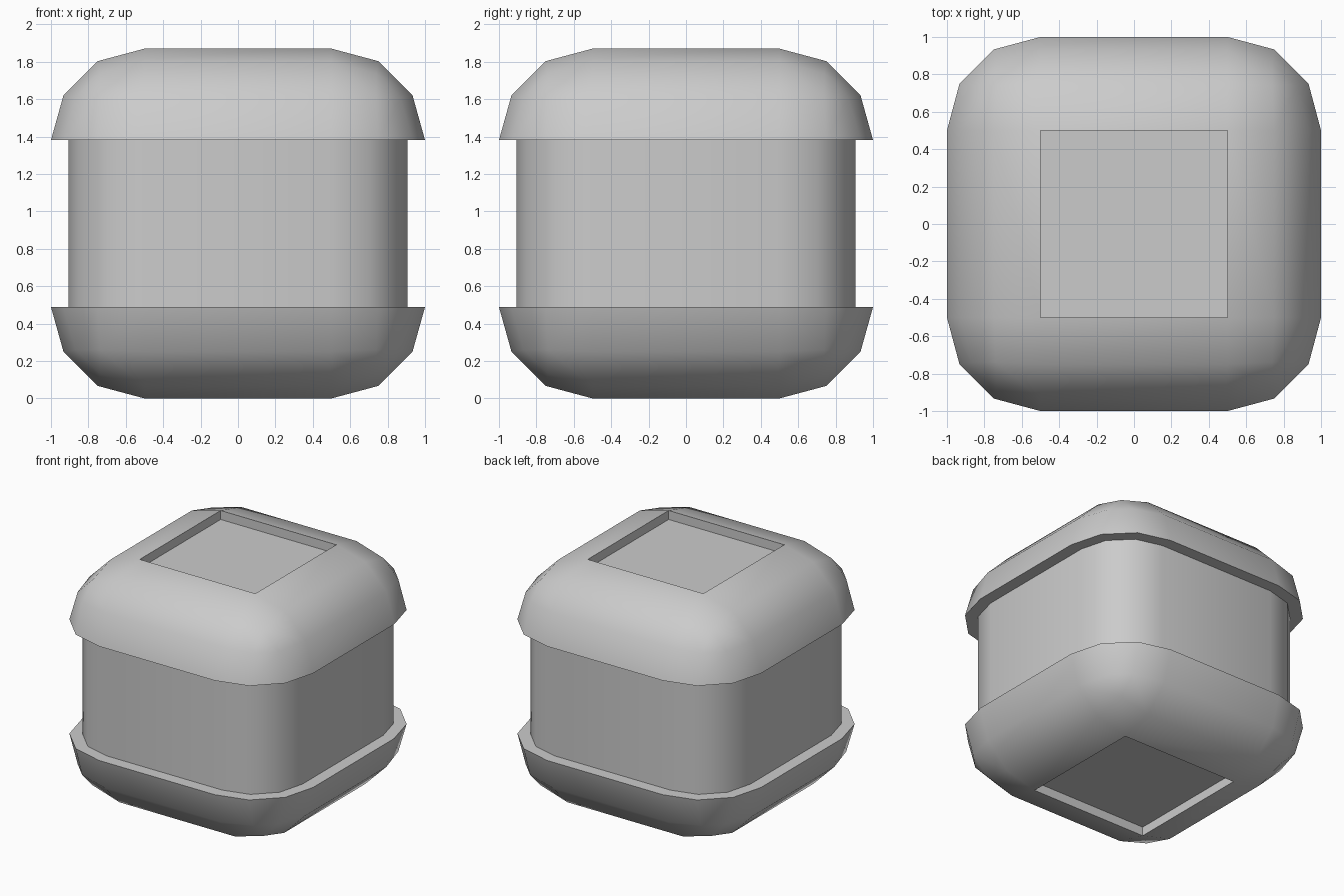
import bpy, bmesh

if "Cube" in bpy.data.objects:
    bpy.data.objects.remove(bpy.data.objects["Cube"])

HALF_H = 0.935      # half of total height
RIM = 0.446         # height of the cap rims from the middle
CORE_SCALE = 0.812  # corner radius of the core relative to the caps
RECESS = 0.07

bm = bmesh.new()

# Rounded cube
bmesh.ops.create_cube(bm, size=2)
bmesh.ops.bevel(bm, geom=bm.edges[:], offset=0.5, segments=3, profile=0.5,
                affect='EDGES', clamp_overlap=False)
bmesh.ops.remove_doubles(bm, verts=bm.verts[:], dist=1e-4)

# Remove the upright middle band, leaving two caps
band = [f for f in bm.faces if abs(f.calc_center_median().z) < 0.1]
bmesh.ops.delete(bm, geom=band, context='FACES')
for v in bm.verts:
    s = 1 if v.co.z > 0 else -1
    h = abs(v.co.z)
    v.co.z = s * (RIM if h < 0.505 else h - (1 - HALF_H))

# Ledges: step each rim inward around the corner centres
rim_edges = [e for e in bm.edges if e.is_boundary]
ret = bmesh.ops.extrude_edge_only(bm, edges=rim_edges)
for v in [g for g in ret['geom'] if isinstance(g, bmesh.types.BMVert)]:
    cx = 0.5 if v.co.x > 0 else -0.5
    cy = 0.5 if v.co.y > 0 else -0.5
    v.co.x = cx + (v.co.x - cx) * CORE_SCALE
    v.co.y = cy + (v.co.y - cy) * CORE_SCALE

# Core wall between the two ledges
bmesh.ops.bridge_loops(bm, edges=[e for e in bm.edges if e.is_boundary])

# Square recesses in the top and bottom
flats = [f for f in bm.faces
         if all(abs(abs(v.co.z) - HALF_H) < 1e-3 for v in f.verts)]
ret = bmesh.ops.extrude_discrete_faces(bm, faces=flats)
for f in ret['faces']:
    for v in f.verts:
        v.co.z -= RECESS if v.co.z > 0 else -RECESS

bmesh.ops.translate(bm, verts=bm.verts[:], vec=(0, 0, HALF_H))
bmesh.ops.recalc_face_normals(bm, faces=bm.faces[:])

mesh = bpy.data.meshes.new("rounded_crate")
bm.to_mesh(mesh)
bm.free()
obj = bpy.data.objects.new("rounded_crate", mesh)
bpy.context.collection.objects.link(obj)

# Smooth shading with sharp ledges and recess edges
bpy.context.view_layer.objects.active = obj
obj.select_set(True)
bpy.ops.object.shade_smooth_by_angle(angle=0.7)
